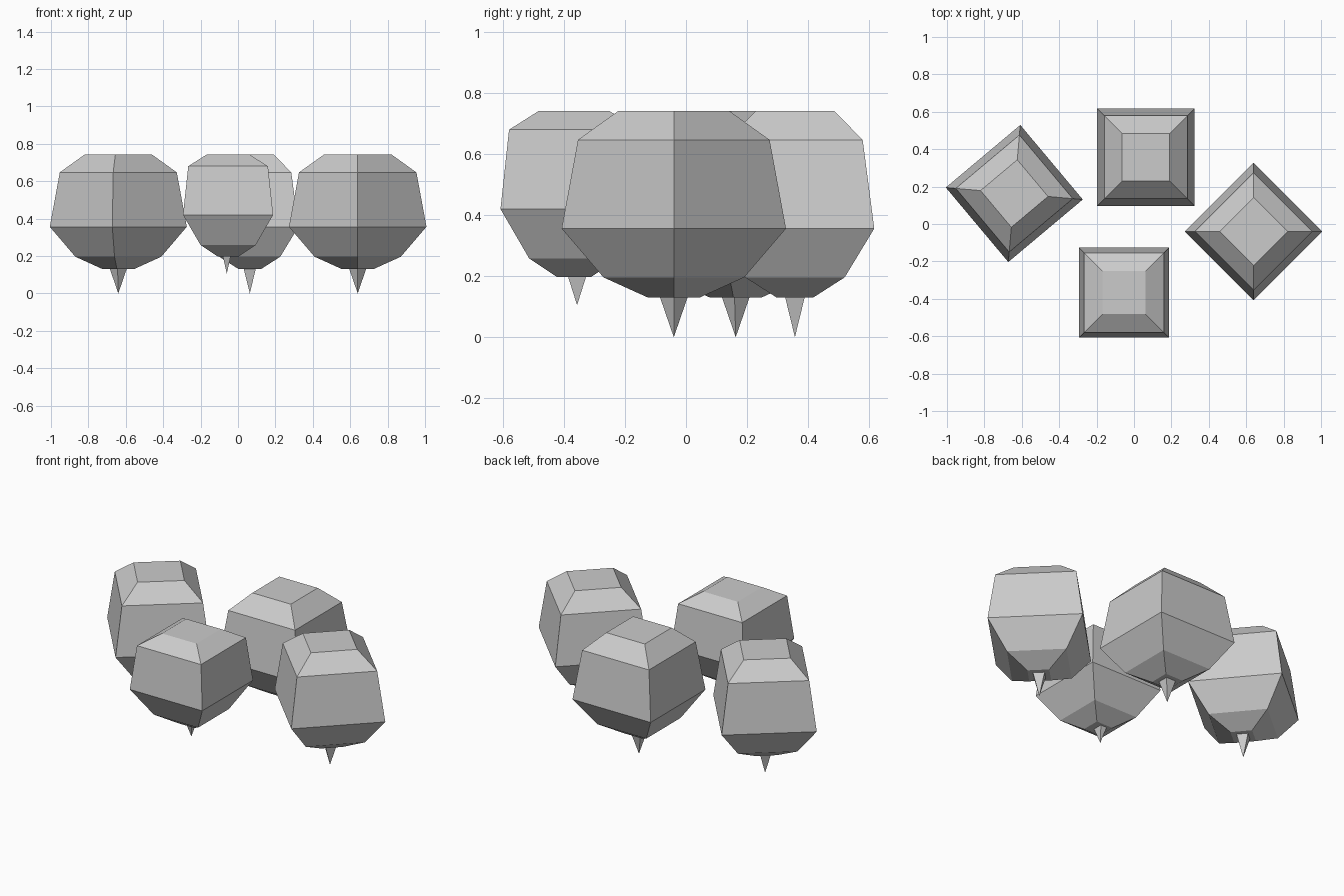
import bpy, bmesh, math
from mathutils import Matrix

cube = bpy.data.objects.get("Cube")
if cube:
    bpy.data.objects.remove(cube, do_unlink=True)

grey = bpy.data.materials.new("plain_grey")
grey.use_nodes = True
colour = (0.6, 0.6, 0.6, 1)
grey.diffuse_color = colour
grey.node_tree.nodes["Principled BSDF"].inputs["Base Color"].default_value = colour


def finish(name, bm, x, y, turn):
    """Turn the mesh about the upright axis, place it and make an object."""
    bm.transform(Matrix.Rotation(math.radians(turn), 4, 'Z'))
    bmesh.ops.recalc_face_normals(bm, faces=bm.faces)
    mesh = bpy.data.meshes.new(name)
    bm.to_mesh(mesh)
    bm.free()
    mesh.materials.append(grey)
    obj = bpy.data.objects.new(name, mesh)
    obj.location = (x, y, 0)
    bpy.context.collection.objects.link(obj)


def square_ring(bm, half_x, half_y, z):
    corners = ((-1, -1), (1, -1), (1, 1), (-1, 1))
    return [bm.verts.new((i * half_x, j * half_y, z)) for i, j in corners]


def bulb(name, x, y, turn, profile):
    """Closed body from stacked square rings of (half width, height)."""
    bm = bmesh.new()
    rings = [square_ring(bm, h, h, z) for h, z in profile]
    for low, high in zip(rings, rings[1:]):
        for i in range(4):
            j = (i + 1) % 4
            bm.faces.new((low[i], low[j], high[j], high[i]))
    bm.faces.new(rings[0])
    bm.faces.new(rings[-1])
    finish(name, bm, x, y, turn)


def spike(name, x, y, turn, half_x, half_y, top, tip_z):
    """Four-sided point hanging under a body."""
    bm = bmesh.new()
    ring = square_ring(bm, half_x, half_y, top)
    tip = bm.verts.new((0, 0, tip_z))
    for i in range(4):
        bm.faces.new((ring[i], ring[(i + 1) % 4], tip))
    bm.faces.new(ring)
    finish(name, bm, x, y, turn)


# Three large bulbs of the same shape
large = [(0.06, 0.13), (0.163, 0.196), (0.26, 0.356), (0.222, 0.647), (0.128, 0.742)]
for side, x, y, turn in (("back", 0.063, 0.357, 0),
                         ("left", 0.64, -0.04, 45),
                         ("right", -0.64, 0.163, 40)):
    bulb(side + "_bulb", x, y, turn, large)
    spike(side + "_spike", x, y, turn, 0.033, 0.033, 0.135, 0)

# Smaller raised bulb at the front
small = [(0.055, 0.197), (0.147, 0.258), (0.241, 0.42), (0.213, 0.68), (0.115, 0.742)]
bulb("front_bulb", -0.053, -0.367, 0, small)
spike("front_spike", -0.06, -0.357, 0, 0.021, 0.03, 0.2, 0.105)
